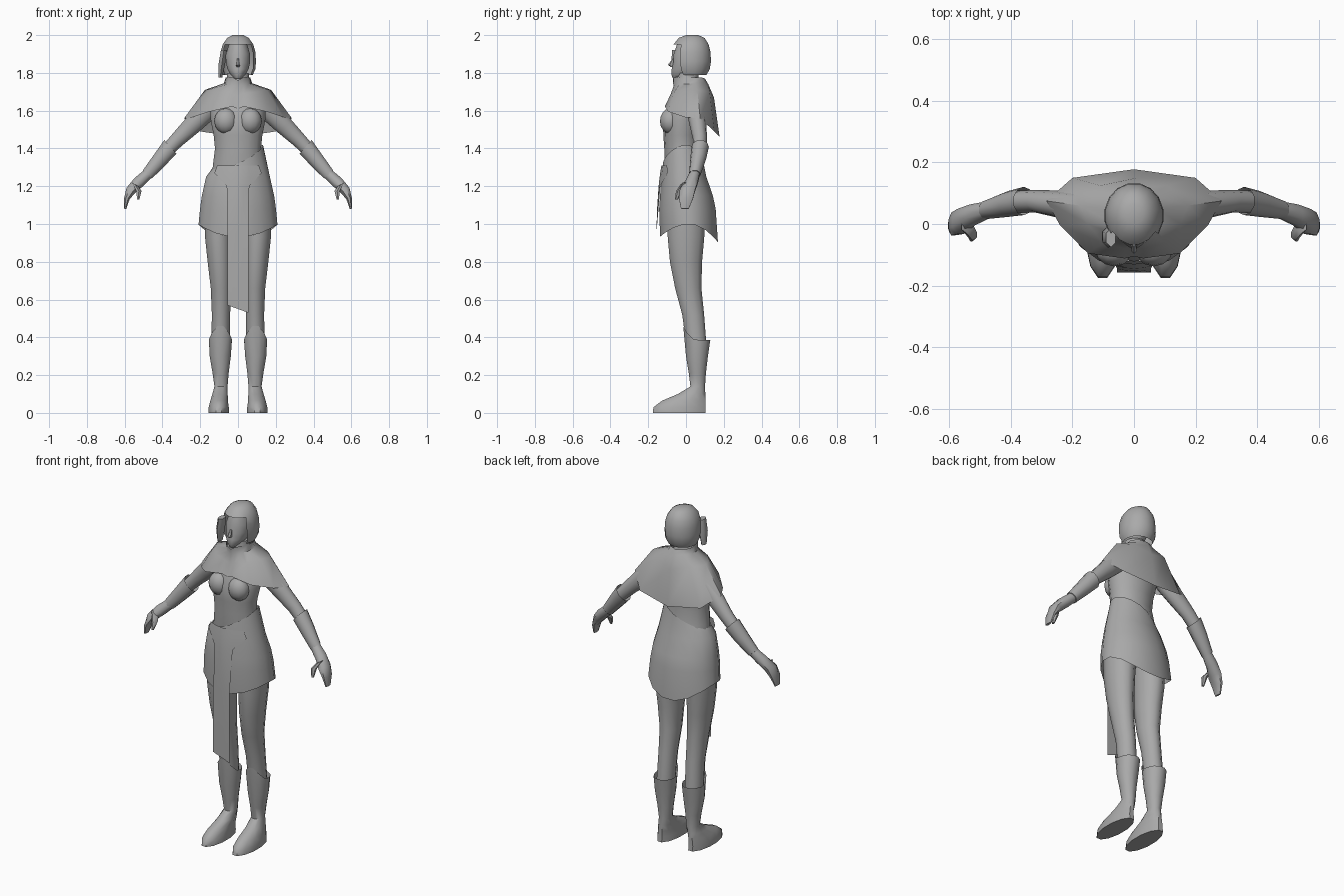
import bpy, bmesh, math

grey = bpy.data.materials.new("grey")
grey.diffuse_color = (0.4, 0.4, 0.4, 1)


def finish(name, bm, angle=50):
    bmesh.ops.recalc_face_normals(bm, faces=bm.faces)
    me = bpy.data.meshes.new(name)
    bm.to_mesh(me)
    bm.free()
    me.materials.append(grey)
    ob = bpy.data.objects.new(name, me)
    bpy.context.collection.objects.link(ob)
    bpy.ops.object.select_all(action='DESELECT')
    ob.select_set(True)
    bpy.context.view_layer.objects.active = ob
    bpy.ops.object.shade_smooth_by_angle(angle=math.radians(angle))
    return ob


def bridge(bm, rows, closed=True):
    for a, b in zip(rows, rows[1:]):
        n = len(a)
        for i in range(n if closed else n - 1):
            j = (i + 1) % n
            bm.faces.new((a[i], a[j], b[j], b[i]))


def loft(name, rings, n=10, caps=(True, True), side=1, rim=None, drop=None):
    """Ring: x, y, z, half width, half depth, tilt in degrees. rim(ring, x, s) moves z."""
    bm, rows = bmesh.new(), []
    for k, (x, y, z, a, b, t) in enumerate(rings):
        t, row = math.radians(t), []
        for i in range(n):
            w = 2 * math.pi * (i + .5) / n
            u, v = a * math.cos(w), b * math.sin(w)
            px = x + u * math.cos(t)
            pz = z + u * math.sin(t) + (rim(k, px, math.sin(w)) if rim else 0)
            row.append(bm.verts.new((side * px, y + v, pz)))
        rows.append(row)
    bridge(bm, rows)
    if caps[0]:
        bm.faces.new(rows[0])
    if caps[1]:
        bm.faces.new(rows[-1])
    if drop:
        gone = [f for f in bm.faces if drop(f.calc_center_median())]
        bmesh.ops.delete(bm, geom=gone, context='FACES')
    return finish(name, bm)


def upright(rows):
    """Centred ring from z, front y, back y, half width."""
    return [(0, (f + b) / 2, z, w, (b - f) / 2, 0) for z, f, b, w in rows]


# Torso and neck
loft("torso", upright([
    (1.20, -.10, .10, .15), (1.32, -.115, .085, .135), (1.40, -.115, .07, .125),
    (1.47, -.12, .075, .132), (1.55, -.122, .09, .148), (1.62, -.095, .10, .15),
    (1.69, -.065, .09, .12), (1.73, -.055, .07, .064), (1.80, -.05, .065, .058)]), 14)

# Skirt with a slanted waist and a hem that rises at the sides
def skirt_rim(k, x, s):
    if k == 0:
        return .45 * x - (.04 if s < 0 else 0) * abs(s)
    if k == 4:
        return -.07 * s * s if s < 0 else -.10 * s * s
    return 0

loft("skirt", upright([
    (1.36, -.122, .085, .135), (1.25, -.132, .11, .172), (1.15, -.14, .145, .195),
    (1.08, -.145, .16, .205), (1.00, -.14, .172, .213)]), 16, (False, False), rim=skirt_rim)

# Front panel flaring to the waist
bm, rows = bmesh.new(), []
for z, w, y in ((1.31, .11, -.13), (1.27, .125, -.137), (1.20, .06, -.145),
                (1.08, .055, -.153), (.95, .055, -.157), (.55, .055, -.157)):
    rows.append([bm.verts.new((w * c, y + 2.5 * (w * c) ** 2 * (z > 1),
                               z - (.02 * c if z < .6 else 0))) for c in (-1, -.5, 0, .5, 1)])
bridge(bm, rows, False)
finish("front_panel", bm)

# Shoulder cape: half outlines, mirrored to closed rings
hem = [(0, -.105, 1.61), (.03, -.112, 1.622), (.15, -.095, 1.595), (.24, -.005, 1.565),
       (.285, .075, 1.56), (.20, .15, 1.49), (0, .178, 1.46)]
shoulder = [(0, -.075, 1.68), (.03, -.08, 1.69), (.10, -.062, 1.70), (.15, 0, 1.712),
            (.175, .06, 1.71), (.11, .125, 1.70), (0, .148, 1.67)]
base = [(0, -.066, 1.73), (.025, -.064, 1.735), (.055, -.035, 1.74), (.07, 0, 1.74),
        (.075, .05, 1.745), (.05, .098, 1.75), (0, .118, 1.74)]
collar = [(0, -.07, 1.76), (.025, -.066, 1.775), (.05, -.04, 1.78), (.062, 0, 1.775),
          (.065, .05, 1.775), (.045, .085, 1.775), (0, .10, 1.77)]
bm, rows = bmesh.new(), []
for half in (hem, shoulder, base, collar):
    whole = half + [(-x, y, z) for x, y, z in half[-2:0:-1]]
    rows.append([bm.verts.new(p) for p in whole])
bridge(bm, rows)
finish("cape", bm)

# Face and nose
loft("face", upright([
    (1.95, -.05, .08, .05), (1.90, -.068, .09, .066), (1.855, -.07, .09, .066),
    (1.82, -.078, .07, .058), (1.79, -.08, .05, .04), (1.77, -.07, .02, .022)]), 12)
loft("nose", [(0, -.066, 1.875, .006, .006, 0), (0, -.076, 1.842, .012, .02, 0),
              (0, -.07, 1.832, .009, .01, 0)], 6)

# Hair shell with an opening for the face, and a side lock
loft("hair", upright([
    (2.0, 0, .065, .03), (1.985, -.04, .10, .058), (1.95, -.068, .122, .083),
    (1.91, -.078, .132, .094), (1.86, -.078, .134, .097), (1.82, -.07, .128, .094),
    (1.79, -.05, .11, .08)]), 16, (True, False),
    drop=lambda c: c.y < -.02 and abs(c.x) < .075 and c.z < 1.94)
loft("hair_lock", [(-.075, -.045, 1.92, .018, .03, 0), (-.085, -.042, 1.85, .02, .034, 0),
                   (-.094, -.035, 1.775, .012, .02, 0)], 6)

for s, tag in ((1, "left"), (-1, "right")):
    # Chest
    bm = bmesh.new()
    bmesh.ops.create_uvsphere(bm, u_segments=12, v_segments=8, radius=.062)
    for v in bm.verts:
        v.co = (v.co.x + s * .064, v.co.y * .9 - .082, v.co.z * 1.1 + 1.545)
    finish("chest_" + tag, bm)

    # Arm, bracer, hand and thumb
    loft("upper_arm_" + tag, [
        (.12, .045, 1.645, .05, .045, 50), (.18, .055, 1.585, .058, .05, 47),
        (.25, .065, 1.515, .051, .044, 45), (.32, .074, 1.447, .042, .037, 45),
        (.38, .072, 1.385, .036, .036, 45)], 10, side=s)
    loft("bracer_" + tag, [
        (.358, .075, 1.408, .051, .046, 48), (.41, .065, 1.345, .044, .042, 45),
        (.48, .047, 1.262, .034, .031, 42)], 10, (False, True), side=s)
    loft("hand_" + tag, [
        (.47, .048, 1.272, .03, .028, 42), (.525, .03, 1.222, .034, .036, 40),
        (.565, .008, 1.18, .03, .044, 25), (.588, 0, 1.135, .016, .04, 10),
        (.598, -.006, 1.08, .007, .022, 10)], 8, side=s)
    loft("thumb_" + tag, [
        (.545, -.005, 1.21, .022, .024, 30), (.525, -.035, 1.175, .016, .018, 0),
        (.528, -.05, 1.13, .007, .008, 0)], 6, side=s)

    # Leg, boot shaft and foot
    loft("leg_" + tag, [
        (.10, .0, 1.04, .08, .105, 0), (.103, .0, .93, .074, .10, 0),
        (.097, .0, .80, .066, .088, 0), (.09, .012, .66, .056, .072, 0),
        (.09, .038, .52, .05, .06, 0), (.093, .055, .36, .05, .055, 0)], 12, side=s)
    loft("boot_" + tag, [
        (.093, .057, .385, .063, .074, 0), (.094, .058, .30, .058, .06, 0),
        (.092, .06, .21, .044, .047, 0), (.09, .062, .14, .036, .04, 0),
        (.095, .03, .10, .042, .075, 0), (.10, -.012, .065, .048, .118, 0),
        (.102, -.035, .03, .055, .142, 0), (.102, -.036, 0, .056, .145, 0)],
        12, (False, True), side=s,
        rim=lambda k, x, q: .08 * max(0, -q) ** 2 if k == 0 else 0)
